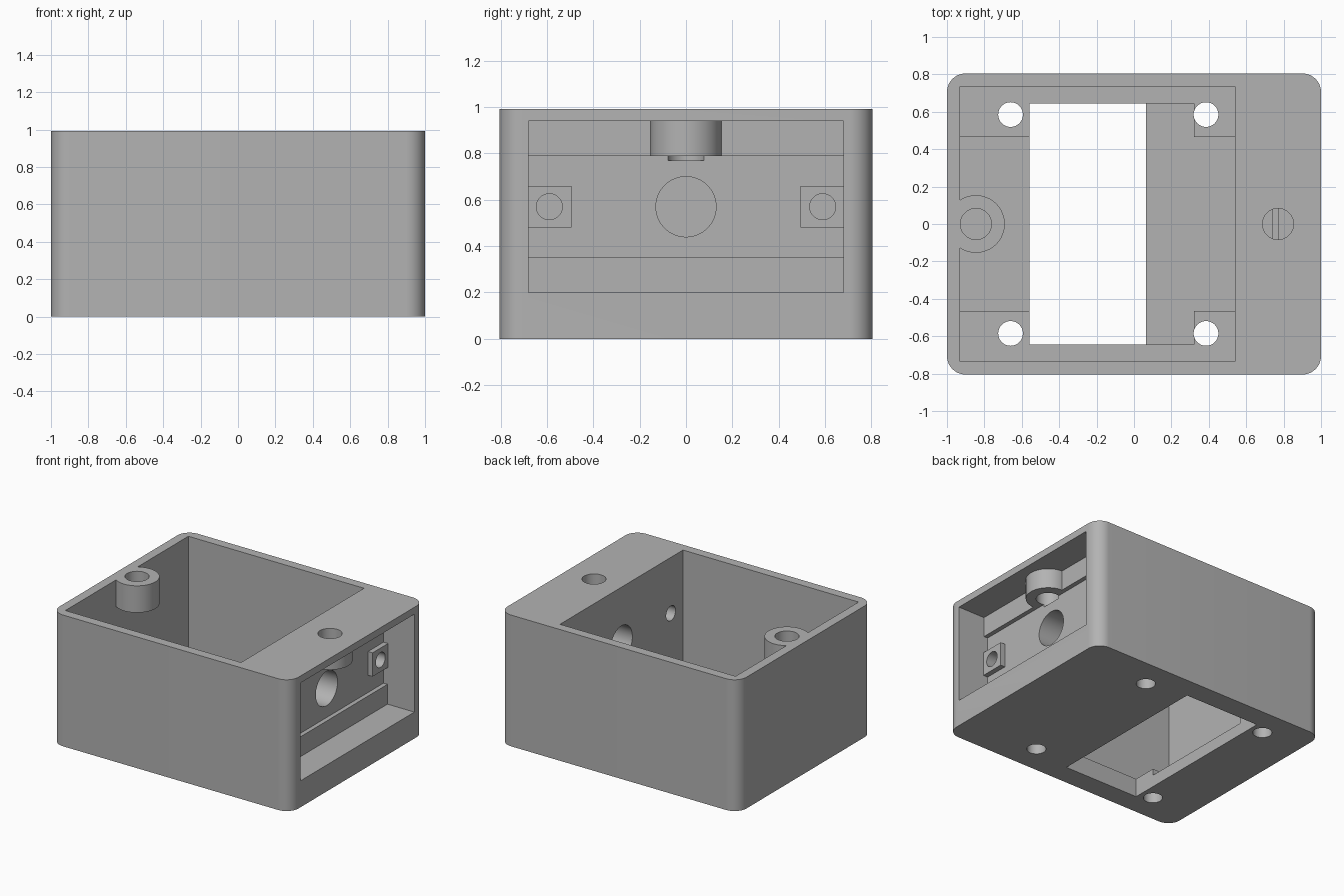
import bpy, bmesh
from mathutils import Matrix, Vector

default = bpy.data.objects.get("Cube")
if default:
    bpy.data.objects.remove(default, do_unlink=True)

HEIGHT = 0.993
grey = bpy.data.materials.new("plain grey")
grey.use_nodes = True
COLOUR = (0.45, 0.45, 0.45, 1)
grey.diffuse_color = COLOUR
grey.node_tree.nodes["Principled BSDF"].inputs["Base Color"].default_value = COLOUR


def finish(name, bm):
    bmesh.ops.recalc_face_normals(bm, faces=bm.faces)
    mesh = bpy.data.meshes.new(name)
    bm.to_mesh(mesh)
    bm.free()
    mesh.materials.append(grey)
    obj = bpy.data.objects.new(name, mesh)
    bpy.context.collection.objects.link(obj)
    return obj


def box(name, x, y, z, corner=0):
    bm = bmesh.new()
    bmesh.ops.create_cube(bm, size=1)
    for v in bm.verts:
        v.co = Vector([a + (b - a) * (c + 0.5) for (a, b), c in zip((x, y, z), v.co)])
    if corner:
        upright = [e for e in bm.edges
                   if abs(e.verts[0].co.z - e.verts[1].co.z) > 0.1]
        bmesh.ops.bevel(bm, geom=upright, offset=corner, segments=12,
                        profile=0.5, affect='EDGES')
    return finish(name, bm)


def cylinder(name, centre, radius, length, axis='Z'):
    bm = bmesh.new()
    turn = Matrix.Rotation(1.5707963, 4, 'Y') if axis == 'X' else Matrix()
    bmesh.ops.create_cone(bm, cap_ends=True, segments=64, radius1=radius,
                          radius2=radius, depth=length,
                          matrix=Matrix.Translation(centre) @ turn)
    return finish(name, bm)


def prism_along_y(name, profile, half):
    bm = bmesh.new()
    face = bm.faces.new([bm.verts.new((x, -half, z)) for x, z in profile])
    out = bmesh.ops.extrude_face_region(bm, geom=[face])
    moved = [v for v in out["geom"] if isinstance(v, bmesh.types.BMVert)]
    bmesh.ops.translate(bm, verts=moved, vec=(0, 2 * half, 0))
    return finish(name, bm)


def combine(body, tool, operation):
    tool.hide_render = True
    mod = body.modifiers.new(tool.name, 'BOOLEAN')
    mod.operation, mod.solver, mod.object = operation, 'EXACT', tool
    bpy.context.view_layer.objects.active = body
    bpy.ops.object.modifier_apply(modifier=mod.name)
    bpy.data.objects.remove(tool, do_unlink=True)


def cut(tool):
    combine(body, tool, 'DIFFERENCE')


def add(tool):
    combine(body, tool, 'UNION')


# Outer block with rounded upright corners
body = box("mounting_box", (-1, 1), (-0.805, 0.805), (0, HEIGHT), 0.1)

# Main cavity, open at the top
cut(box("cavity", (-0.93, 0.54), (-0.735, 0.735), (0.09, 1.2)))

# Raised rim strips and corner pads on the floor
for s in (-1, 1):
    def span(a, b):
        return sorted((s * a, s * b))
    add(box("floor_rim", (-0.96, 0.6), span(0.645, 0.77), (0.04, 0.14)))
    add(box("wide_pad", (-0.96, -0.56), span(0.465, 0.77), (0.04, 0.14)))
    add(box("corner_pad", (0.32, 0.6), span(0.465, 0.77), (0.04, 0.14)))

# Floor opening
cut(box("floor_opening", (-0.56, 0.065), (-0.645, 0.645), (-0.1, 0.4)))

# Side recess with a rail along its top and bottom
cut(prism_along_y("side_recess", [
    (1.1, 0.2), (1.1, 0.94), (0.775, 0.94), (0.775, 0.79),
    (0.742, 0.79), (0.742, 0.35), (0.775, 0.35), (0.775, 0.2)], 0.68))

# Square plates around the two small side holes
for s in (-1, 1):
    add(box("hole_plate", (0.7, 0.78), sorted((s * 0.495, s * 0.72)), (0.48, 0.66)))

# Screw bosses hanging from the top, with blind holes
for x, top in ((-0.845, HEIGHT), (0.77, 0.96)):
    add(cylinder("boss", (x, 0, (0.79 + top) / 2), 0.154, top - 0.79))
    cut(cylinder("boss_hole", (x, 0, 0.97), 0.083, 0.4))

# Holes through the side wall
for y, r in ((0, 0.13), (0.59, 0.056), (-0.59, 0.056)):
    cut(cylinder("side_hole", (0.65, y, 0.57), r, 0.4, 'X'))

# Mounting holes through the floor
for x in (-0.66, 0.385):
    for y in (-0.585, 0.585):
        cut(cylinder("floor_hole", (x, y, 0.05), 0.066, 0.4))

# Smooth curved walls, sharp edges kept
bpy.ops.object.select_all(action='DESELECT')
body.select_set(True)
bpy.context.view_layer.objects.active = body
bpy.ops.object.shade_smooth_by_angle()
